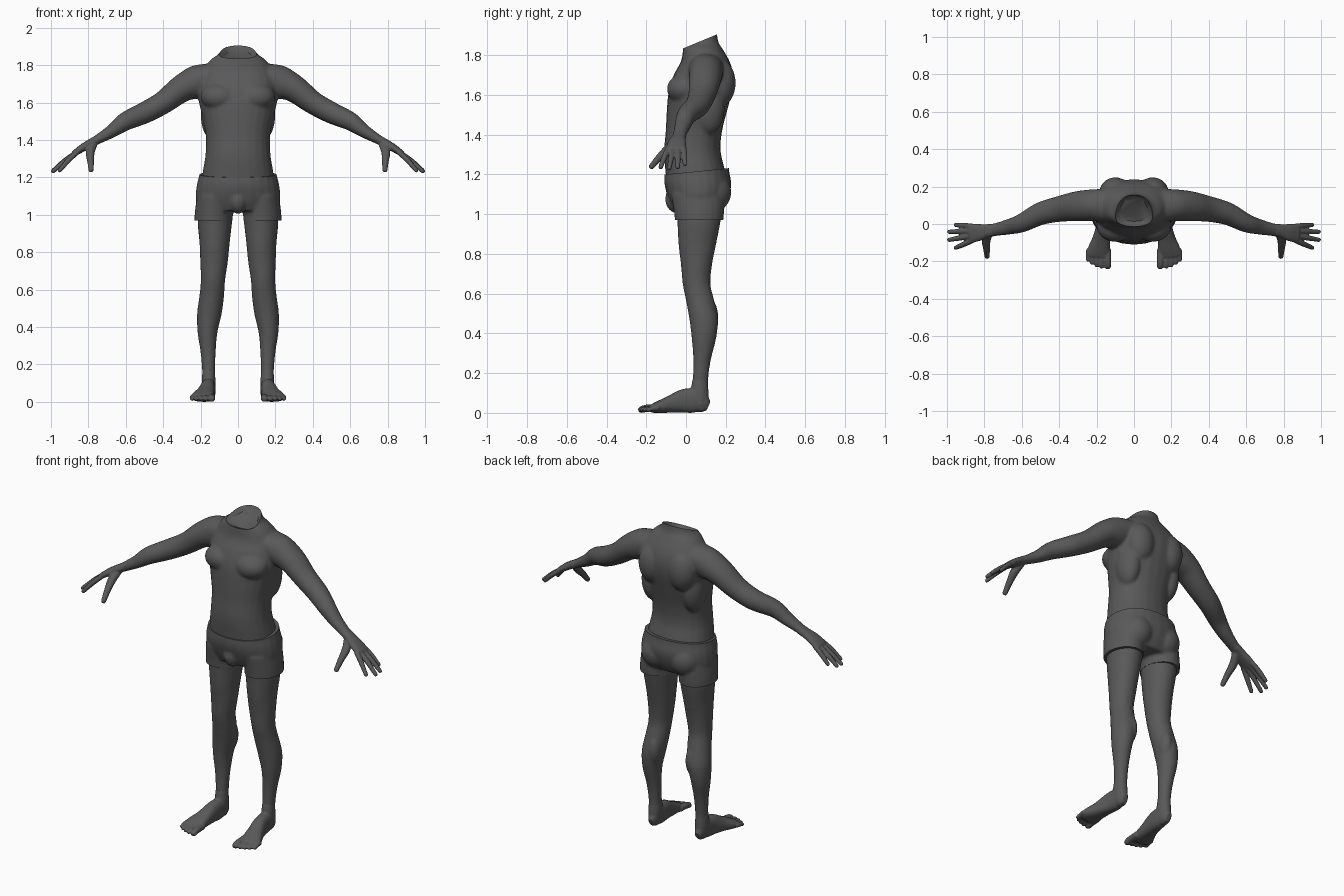
import bpy, bmesh, math
from mathutils import Vector, Matrix

cube = bpy.data.objects.get("Cube")
if cube:
    bpy.data.objects.remove(cube, do_unlink=True)

grey = bpy.data.materials.new("plain grey")
grey.use_nodes = True
tone = (0.1, 0.1, 0.1, 1)
grey.diffuse_color = tone
grey.node_tree.nodes["Principled BSDF"].inputs["Base Color"].default_value = tone

SIDES = 24
X, Y, Z = Vector((1, 0, 0)), Vector((0, 1, 0)), Vector((0, 0, 1))


def refine(rows, steps=4):
    """Pass a smooth curve through the cross-sections."""
    rows = [Vector(r) for r in rows]
    ext = [rows[0] * 2 - rows[1]] + rows + [rows[-1] * 2 - rows[-2]]
    out = []
    for a, b, c, d in zip(ext, ext[1:], ext[2:], ext[3:]):
        for i in range(steps):
            t = i / steps
            out.append(b + (c - a) * (t / 2) + (a * 2 - b * 5 + c * 4 - d) * (t * t / 2)
                       + (b * 3 - a - c * 3 + d) * (t ** 3 / 2))
    return out + [rows[-1]]


def loft(bm, rows, side=Y, axis=None, mirror=1, power=1.0, floor=False):
    """Skin rows of (x, y, z, half size along side, other half size), with round ends."""
    rows = refine(rows)
    pts = [Vector(r[:3]) for r in rows]
    rings = []
    for i, (p, r) in enumerate(zip(pts, rows)):
        t = axis or (pts[min(i + 1, len(pts) - 1)] - pts[max(i - 1, 0)]).normalized()
        s = (side - t * side.dot(t)).normalized()
        rings.append((p, s, t.cross(s), r[3], r[4], t))
    for end, sign in ((0, -1), (-1, 1)):
        p, s, u, a, b, t = rings[end]
        if not axis:
            cap = (p + t * sign * min(a, b) * 0.7, s, u, a * 0.6, b * 0.6, t)
            rings.insert(0 if end == 0 else len(rings), cap)
    loops = []
    for p, s, u, a, b, t in rings:
        loop = []
        for k in range(SIDES):
            c, n = math.cos(math.tau * k / SIDES), math.sin(math.tau * k / SIDES)
            v = p + s * a * math.copysign(abs(c) ** power, c) + u * b * math.copysign(abs(n) ** power, n)
            if floor:
                v.z = max(v.z, 0)
            loop.append(bm.verts.new((v.x * mirror, v.y, v.z)))
        loops.append(loop)
    for lo, hi in zip(loops, loops[1:]):
        for k in range(SIDES):
            j = (k + 1) % SIDES
            bm.faces.new((lo[k], lo[j], hi[j], hi[k]))
    bm.faces.new(loops[0])
    bm.faces.new(loops[-1])


def blob(bm, place, size):
    """Muscle mass."""
    mat = Matrix.Translation(place) @ Matrix.Diagonal((*size, 1))
    bmesh.ops.create_uvsphere(bm, u_segments=SIDES, v_segments=16, radius=1, matrix=mat)


def fuse(bm, name, voxel, rounds):
    """Merge the overlapping pieces into one smooth skin."""
    bmesh.ops.recalc_face_normals(bm, faces=bm.faces)
    mesh = bpy.data.meshes.new(name)
    bm.to_mesh(mesh)
    bm.free()
    obj = bpy.data.objects.new(name, mesh)
    bpy.context.collection.objects.link(obj)
    bpy.ops.object.select_all(action='DESELECT')
    bpy.context.view_layer.objects.active = obj
    obj.select_set(True)
    mod = obj.modifiers.new("merge", 'REMESH')
    mod.mode, mod.voxel_size = 'VOXEL', voxel
    relax = obj.modifiers.new("relax", 'SMOOTH')
    relax.factor, relax.iterations = 0.5, rounds
    for m in ("merge", "relax"):
        bpy.ops.object.modifier_apply(modifier=m)
    obj.data.materials.clear()
    obj.data.materials.append(grey)
    bpy.ops.object.shade_smooth_by_angle(angle=math.radians(40))
    return obj


def slice_off(obj, point, normal, hollow=0):
    """Cut away everything past a plane and close the opening."""
    bm = bmesh.new()
    bm.from_mesh(obj.data)
    bmesh.ops.bisect_plane(bm, geom=bm.verts[:] + bm.edges[:] + bm.faces[:], dist=1e-5,
                           plane_co=point, plane_no=normal, clear_outer=True)
    caps = bmesh.ops.holes_fill(bm, edges=[e for e in bm.edges if e.is_boundary], sides=0)["faces"]
    if hollow:
        new = bmesh.ops.extrude_face_region(bm, geom=caps)["geom"]
        bmesh.ops.delete(bm, geom=caps, context='FACES_ONLY')
        verts = [g for g in new if isinstance(g, bmesh.types.BMVert)]
        mid = sum((v.co for v in verts), Vector()) / len(verts)
        for v in verts:
            v.co = mid + (v.co - mid) * 0.75 - Vector(normal).normalized() * hollow
    bmesh.ops.recalc_face_normals(bm, faces=bm.faces)
    bm.to_mesh(obj.data)
    bm.free()
    bpy.ops.object.shade_smooth_by_angle(angle=math.radians(40))


def upright(rows, x=0):
    """Rows of (y, z, half width, half depth) on the centre line."""
    return [(x, y, z, d, w) for y, z, w, d in rows]


# Torso and neck
bm = bmesh.new()
loft(bm, upright([
    (.06, 1.02, .17, .11), (.06, 1.12, .2, .15), (.046, 1.22, .19, .15), (.032, 1.32, .174, .142),
    (.04, 1.42, .172, .142), (.055, 1.52, .19, .152), (.073, 1.62, .212, .16), (.088, 1.7, .21, .15),
    (.097, 1.77, .19, .122), (.085, 1.83, .145, .1), (.076, 1.87, .095, .086), (.07, 1.95, .074, .082)]),
    axis=Z, power=.9)
ARM = [(.1, .1, 1.76, .09, .055), (.21, .1, 1.715, .086, .088), (.3, .095, 1.675, .081, .074),
       (.4, .08, 1.6, .069, .062), (.5, .055, 1.545, .061, .058), (.6, .005, 1.5, .05, .05),
       (.67, -.015, 1.45, .042, .037), (.74, -.03, 1.408, .035, .027), (.78, -.036, 1.385, .037, .022)]
LEG = [(.11, .06, 1.05, .12, .09), (.123, .065, .97, .11, .093), (.125, .057, .85, .095, .081),
       (.128, .053, .75, .079, .074), (.134, .053, .65, .07, .065), (.14, .07, .57, .071, .066),
       (.153, .089, .47, .072, .066), (.163, .09, .37, .061, .053), (.16, .081, .27, .045, .041),
       (.157, .073, .17, .039, .035), (.157, .07, .08, .044, .035)]
for m in (1, -1):
    loft(bm, ARM, mirror=m)
    loft(bm, LEG, axis=Z, mirror=m)
    # Chest, shoulder blade and calf masses
    blob(bm, (m * .1, -.01, 1.63), (.1, .086, .075))
    blob(bm, (m * .1, .17, 1.66), (.085, .08, .12))
    blob(bm, (m * .135, .11, 1.54), (.065, .085, .14))
    blob(bm, (m * .125, .11, .49), (.037, .052, .09))
body = fuse(bm, "body", .008, 8)
slice_off(body, (0, .06, 1.865), (0, -.38, .92), hollow=.02)

# Shorts
bm = bmesh.new()
loft(bm, upright([(.06, 1.02, .19, .12), (.062, 1.08, .224, .15), (.06, 1.15, .222, .168),
                  (.055, 1.22, .206, .162), (.055, 1.3, .2, .16)]), axis=Z, power=.92)
for m in (1, -1):
    loft(bm, [(.12, .06, 1.1, .135, .1), (.13, .066, 1.0, .125, .102), (.13, .065, .92, .117, .102)],
         axis=Z, mirror=m)
    blob(bm, (m * .095, .13, 1.11), (.095, .098, .1))
blob(bm, (0, -.045, 1.075), (.05, .06, .07))
shorts = fuse(bm, "shorts", .008, 6)
slice_off(shorts, (0, .05, 1.215), (0, -.1, 1))
slice_off(shorts, (0, 0, .97), (0, 0, -1))

# Fingers as (knuckle y, tip x, tip y, tip z)
FINGERS = [(-.012, .955, -.005, 1.25), (-.037, .99, -.042, 1.235),
           (-.062, .99, -.085, 1.23), (-.087, .955, -.128, 1.235)]
# Toes as (x, tip y, radius)
TOES = [(.141, -.228, .019), (.173, -.23, .013), (.199, -.222, .0125), (.223, -.21, .012), (.245, -.193, .012)]

for m, word in ((1, "left"), (-1, "right")):
    # Hand
    bm = bmesh.new()
    loft(bm, [(.75, -.031, 1.402, .033, .025), (.79, -.037, 1.382, .036, .022),
              (.83, -.045, 1.358, .046, .021), (.875, -.05, 1.328, .051, .016)], mirror=m, power=.85)
    for ky, tx, ty, tz in FINGERS:
        tip = Vector((tx, ty, tz))
        root = Vector((.86, ky, 1.335))
        mid = root.lerp(tip, .5) + Z * .005
        loft(bm, [(*root, .014, .014), (*mid, .0145, .014), (*tip, .0115, .011)], mirror=m)
    loft(bm, [(.775, -.045, 1.38, .024, .02), (.79, -.085, 1.335, .024, .022),
              (.788, -.135, 1.285, .018, .018), (.785, -.175, 1.238, .014, .014)], side=X, mirror=m)
    fuse(bm, word + "_hand", .0045, 4)

    # Foot
    bm = bmesh.new()
    loft(bm, [(.157, .095, .042, .028, .042), (.157, .05, .06, .037, .06), (.162, -.01, .06, .04, .06),
              (.174, -.08, .043, .048, .043), (.187, -.135, .03, .059, .031), (.191, -.17, .022, .06, .022)],
         side=X, mirror=m, power=.85, floor=True)
    loft(bm, [(.157, .07, .17, .037, .033), (.157, .068, .1, .046, .037), (.157, .068, .04, .045, .034)],
         axis=Z, mirror=m)
    for x, ty, r in TOES:
        loft(bm, [(x, -.14, .026, r, r), (x, ty + .03, .023, r, r), (x, ty, .015, r, r * .9)],
             side=X, mirror=m, floor=True)
    fuse(bm, word + "_foot", .005, 4)
